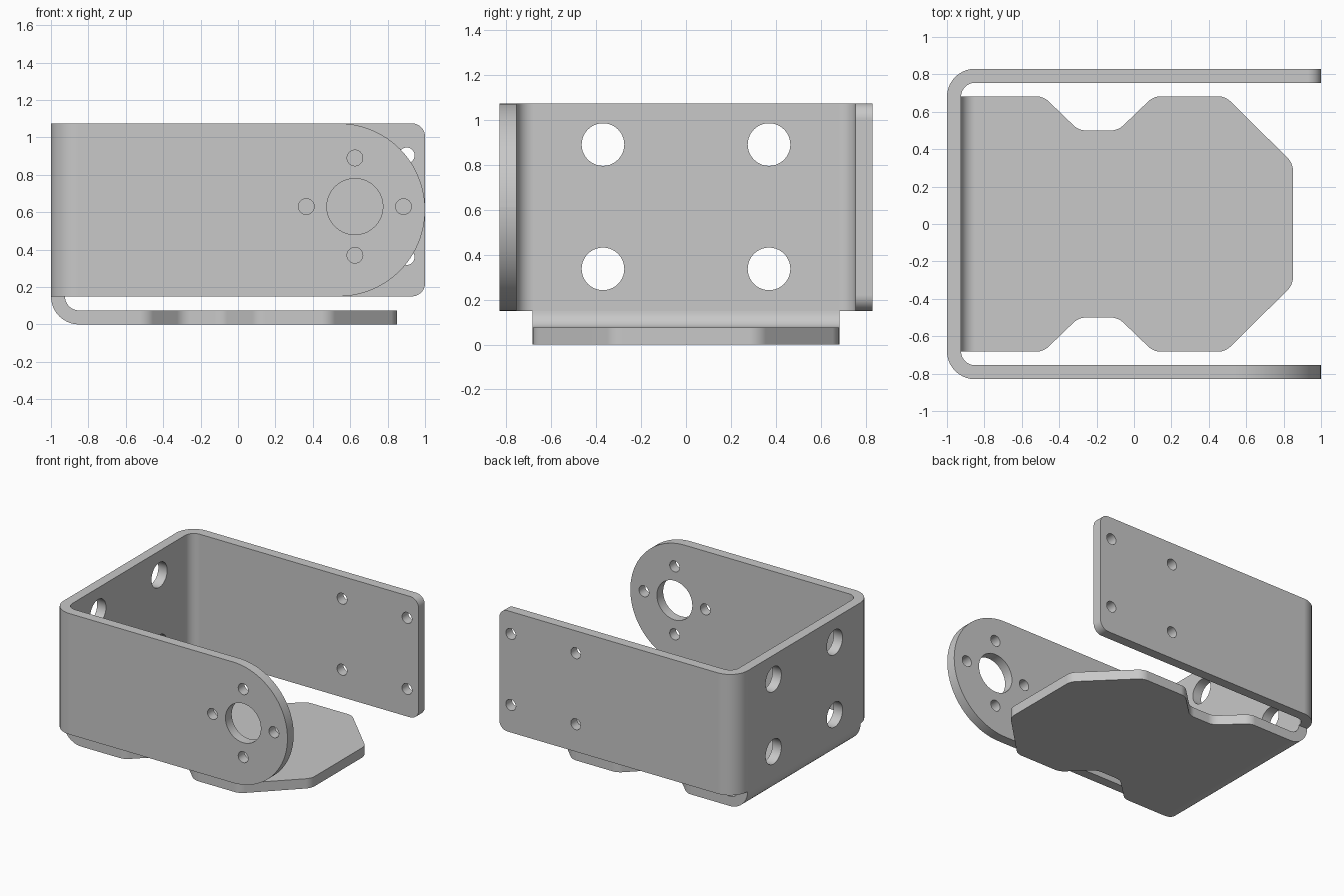
import bpy
import bmesh
from math import sin, tan, pi
from mathutils import Vector, Matrix

if "Cube" in bpy.data.objects:
    bpy.data.objects.remove(bpy.data.objects["Cube"])

T = 0.075              # sheet thickness
R = 2 * T              # outer bend radius
W = 0.83               # half width over the side walls
LOW, TOP = 0.15, 1.075  # wall bottom and top

grey = (0.58, 0.58, 0.58, 1)
metal = bpy.data.materials.new("plain grey metal")
metal.use_nodes = True
metal.diffuse_color = grey
metal.node_tree.nodes["Principled BSDF"].inputs["Base Color"].default_value = grey


def rounded(corners, steps=10):
    """Outline from (x, y, radius) corners, each replaced by an arc."""
    out = []
    for i, (x, y, r) in enumerate(corners):
        p = Vector((x, y))
        if r == 0:
            out.append(p)
            continue
        a = (Vector(corners[i - 1][:2]) - p).normalized()
        b = (Vector(corners[(i + 1) % len(corners)][:2]) - p).normalized()
        half = a.angle(b) / 2
        centre = p + (a + b).normalized() * (r / sin(half))
        start = (p + a * (r / tan(half)) - centre).normalized()
        end = (p + b * (r / tan(half)) - centre).normalized()
        for k in range(steps + 1):
            out.append(centre + start.slerp(end, k / steps) * r)
    return out


def prism(name, outline, low, high, axis="Z"):
    """Extrude an outline along z (xy points) or along y (xz points)."""
    place = (lambda p, d: (p.x, p.y, d)) if axis == "Z" else (lambda p, d: (p.x, d, p.y))
    bm = bmesh.new()
    face = bm.faces.new([bm.verts.new(place(p, low)) for p in outline])
    new = bmesh.ops.extrude_face_region(bm, geom=[face])["geom"]
    shift = Vector(place(Vector((0, 0)), high - low))
    bmesh.ops.translate(bm, vec=shift, verts=[v for v in new if isinstance(v, bmesh.types.BMVert)])
    bmesh.ops.remove_doubles(bm, verts=bm.verts, dist=1e-4)
    bmesh.ops.recalc_face_normals(bm, faces=bm.faces)
    return finish(bm, name)


def finish(bm, name):
    mesh = bpy.data.meshes.new(name)
    bm.to_mesh(mesh)
    bm.free()
    mesh.materials.append(metal)
    obj = bpy.data.objects.new(name, mesh)
    bpy.context.collection.objects.link(obj)
    return obj


def cut(obj, cutter, operation):
    cutter.hide_render = True
    mod = obj.modifiers.new("cut", "BOOLEAN")
    mod.operation, mod.solver, mod.object = operation, "EXACT", cutter
    bpy.context.view_layer.objects.active = obj
    bpy.ops.object.modifier_apply(modifier=mod.name)
    bpy.data.objects.remove(cutter)


def smooth(obj):
    bpy.ops.object.select_all(action="DESELECT")
    obj.select_set(True)
    bpy.context.view_layer.objects.active = obj
    bpy.ops.object.shade_smooth_by_angle()
    obj.modifiers.new("even shading", "WEIGHTED_NORMAL").keep_sharp = True


# U-shaped wall strip, open towards +x
inner = W - T
walls = prism("side_walls", rounded([
    (1, -W, 0), (-1, -W, R), (-1, W, R), (1, W, 0),
    (1, inner, 0), (T - 1, inner, T), (T - 1, -inner, T), (1, -inner, 0)]), LOW, TOP)

# Round the arm ends: half circle in front, small corners at the back
bm = bmesh.new()
bm.from_mesh(walls.data)
for side, radius, segments in ((-1, 0.462, 24), (1, 0.07, 8)):
    edges = [e for e in bm.edges if all(v.co.x > 0.99 and v.co.y * side > 0 for v in e.verts)
             and abs(e.verts[0].co.z - e.verts[1].co.z) < 0.01]
    bmesh.ops.bevel(bm, geom=edges, offset=radius, segments=segments, profile=0.5, affect="EDGES")
bm.to_mesh(walls.data)
bm.free()

# Drill holes: (position, radius, axis to turn the drill about)
holes = [((0.625, -W, 0.63), 0.15, "X")]
for s in (-1, 1):
    holes += [((0.625 + 0.26 * s, -W, 0.63), 0.042, "X"), ((0.625, -W, 0.63 + 0.26 * s), 0.042, "X")]
    for t in (-1, 1):
        holes.append(((0.627 + 0.275 * s, W, 0.632 + 0.272 * t), 0.042, "X"))
        holes.append(((-1, 0.37 * s, 0.614 + 0.277 * t), 0.095, "Y"))
bm = bmesh.new()
for centre, radius, axis in holes:
    matrix = Matrix.Translation(centre) @ Matrix.Rotation(pi / 2, 4, axis)
    bmesh.ops.create_cone(bm, cap_ends=True, segments=40, radius1=radius, radius2=radius,
                          depth=0.4, matrix=matrix)
cut(walls, finish(bm, "hole_cutter"), "DIFFERENCE")
smooth(walls)

# Base plate: bent sheet trimmed to a waisted, chamfered outline
base = prism("base_plate", rounded([
    (-1, LOW, 0), (-1, 0, R), (0.95, 0, 0), (0.95, T, 0), (T - 1, T, T), (T - 1, LOW, 0)]),
    -0.8, 0.8, "Y")
half = [(0.85, 0.325, 0.1), (0.488, 0.683, 0.1), (0.105, 0.683, 0.1), (-0.085, 0.5, 0.1),
        (-0.295, 0.5, 0.1), (-0.485, 0.683, 0.1), (-1.1, 0.683, 0)]
outline = half + [(x, -y, r) for x, y, r in reversed(half)]
cut(base, prism("outline_cutter", rounded(outline, 8), -0.1, 0.3), "INTERSECT")
smooth(base)
